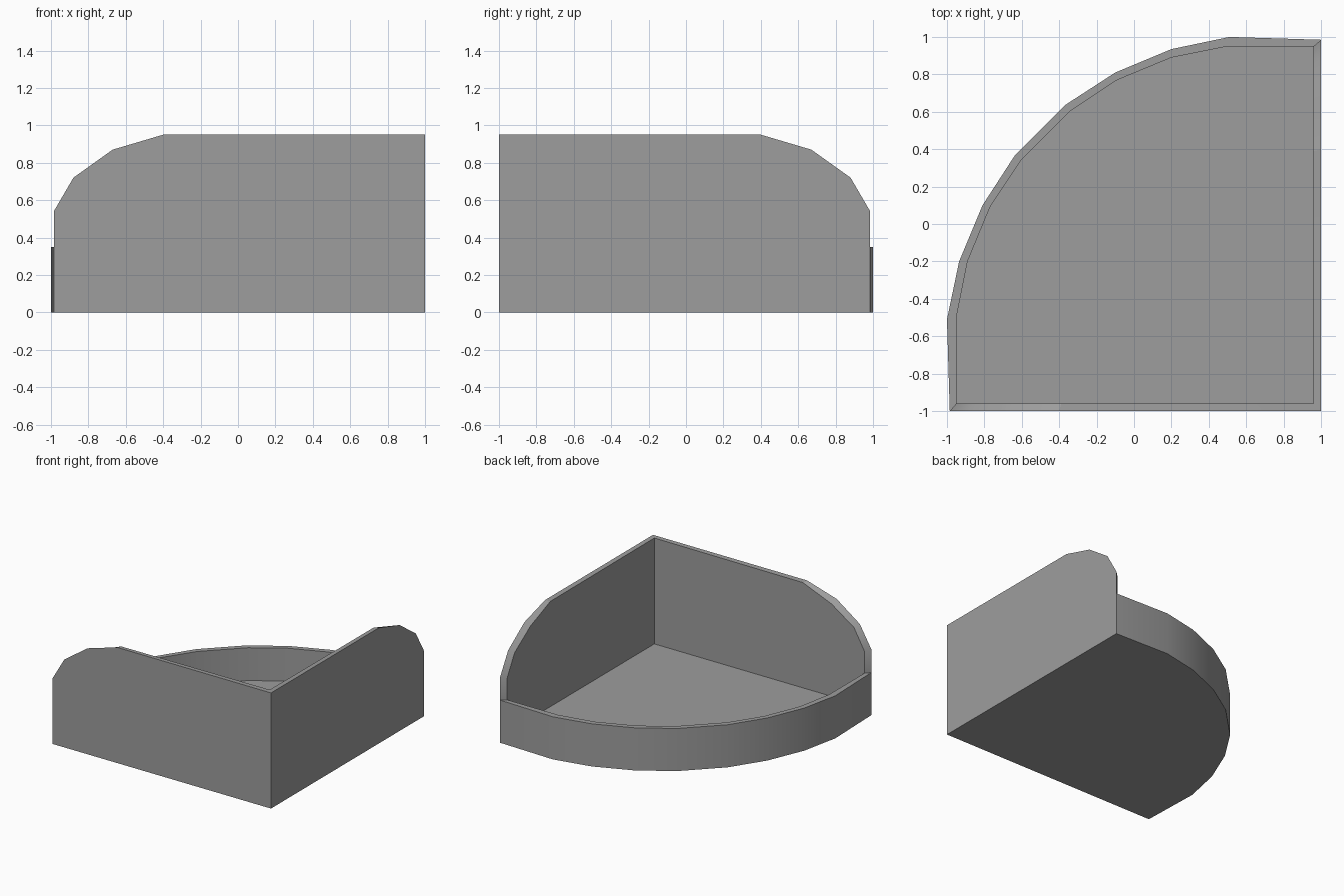
import bpy
import bmesh

cube = bpy.data.objects.get("Cube")
if cube:
    bpy.data.objects.remove(cube, do_unlink=True)

FLOOR = 0.08
LOW = 0.35


def rim_loop(corner, wall, curve):
    """Closed rim: corner, front wall, half the curve, then its diagonal mirror."""
    y = corner[1]
    half = [(x, y, z) for x, z in wall] + [(x, v, LOW) for x, v in curve]
    return [corner] + half + [(-v, -x, z) for x, v, z in reversed(half)]


# Outer and inner rims: tall rounded walls falling to the low curved wall
outer = rim_loop((1, -1, 0.95),
                 [(-0.4, 0.95), (-0.67, 0.87), (-0.88, 0.72), (-0.985, 0.54), (-0.985, LOW)],
                 [(-1, -0.51), (-0.935, -0.2), (-0.81, 0.1), (-0.637, 0.367)])
inner = rim_loop((0.96, -0.96, 0.95),
                 [(-0.39, 0.945), (-0.65, 0.84), (-0.855, 0.7), (-0.95, 0.53), (-0.95, LOW)],
                 [(-0.95, -0.5), (-0.89, -0.2), (-0.77, 0.09), (-0.607, 0.337)])

bm = bmesh.new()
n = len(outer)
first, last = 5, n - 5          # rim points where the curved wall meets the tall walls


def build_side(rim, base_z):
    """Skin one side of the walls and close it with a flat base."""
    top = [bm.verts.new(p) for p in rim]
    base = {i: bm.verts.new((rim[i][0], rim[i][1], base_z))
            for i in [0] + list(range(first, last + 1))}
    bm.faces.new(top[:first + 1] + [base[first], base[0]])
    bm.faces.new(top[last:] + [top[0], base[0], base[last]])
    for i in range(first, last):
        bm.faces.new((top[i], top[i + 1], base[i + 1], base[i]))
    bm.faces.new(list(base.values()))
    return top


outer_top = build_side(outer, 0)
inner_top = build_side(inner, FLOOR)

# Rim joining the outer and inner skins
for i in range(n):
    j = (i + 1) % n
    bm.faces.new((outer_top[i], outer_top[j], inner_top[j], inner_top[i]))
bmesh.ops.recalc_face_normals(bm, faces=bm.faces)

mesh = bpy.data.meshes.new("corner_tray")
bm.to_mesh(mesh)
bm.free()
tray = bpy.data.objects.new("corner_tray", mesh)
bpy.context.collection.objects.link(tray)

# Plain grey material
grey = bpy.data.materials.new("plain_grey")
grey.use_nodes = True
colour = (0.34, 0.34, 0.34, 1)
grey.diffuse_color = colour
grey.node_tree.nodes["Principled BSDF"].inputs["Base Color"].default_value = colour
mesh.materials.append(grey)

# Smooth the curve, keep the corners sharp
bpy.ops.object.select_all(action="DESELECT")
tray.select_set(True)
bpy.context.view_layer.objects.active = tray
bpy.ops.object.shade_smooth_by_angle(angle=0.4)
